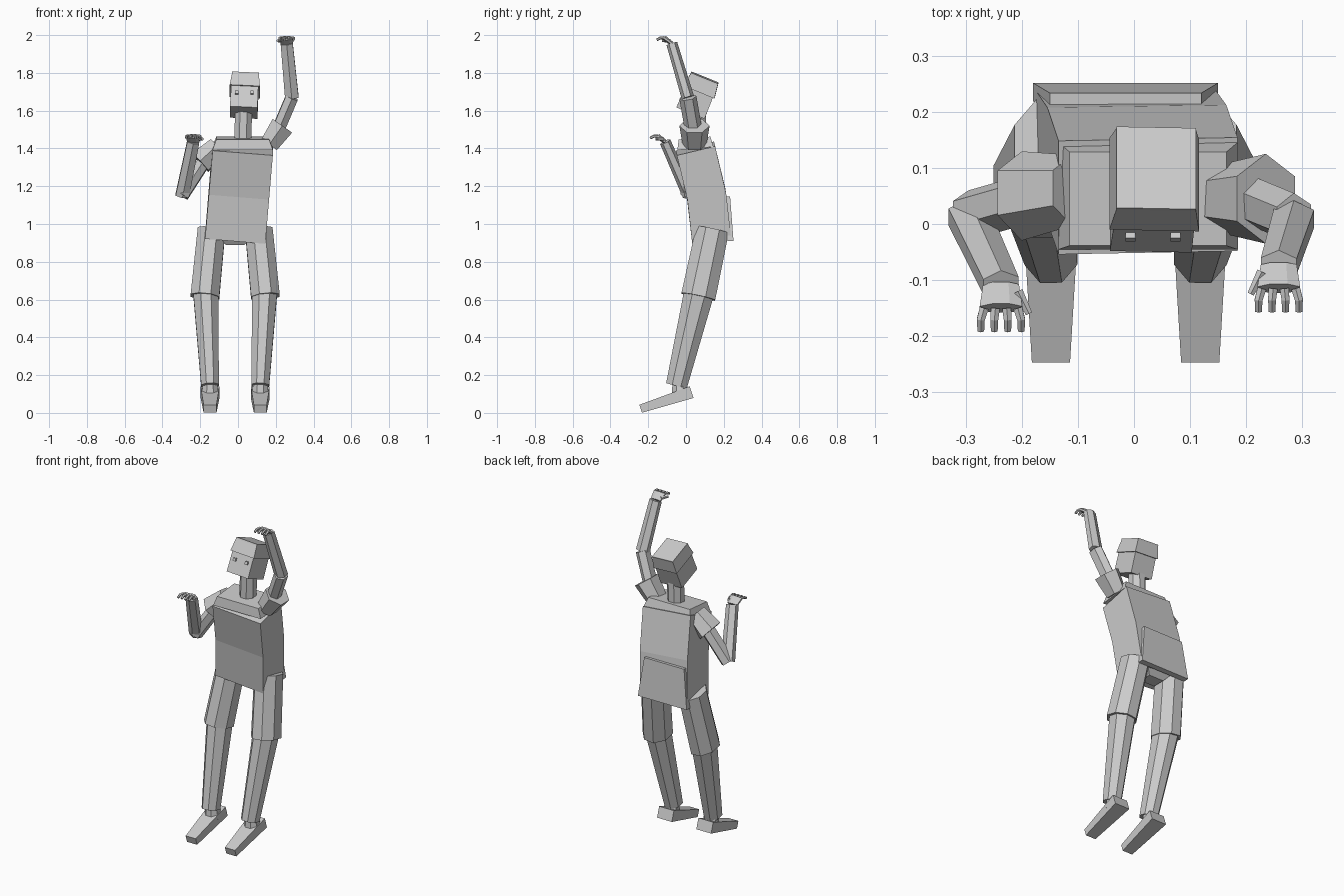
import bpy, bmesh
from math import cos, sin, pi
from mathutils import Vector

cube = bpy.data.objects.get("Cube")
if cube:
    bpy.data.objects.remove(cube, do_unlink=True)

shade = (0.6, 0.6, 0.6, 1)
grey = bpy.data.materials.new("plain_grey")
grey.use_nodes = True
grey.diffuse_color = shade
grey.node_tree.nodes["Principled BSDF"].inputs["Base Color"].default_value = shade


def point(x, y, z):
    return Vector((x, y, z))


def taper(name, path, start, end, flat=1, sides=4):
    """Skin regular sections along a path; half-width runs from start to end,
    and flat is the depth relative to the width."""
    bm = bmesh.new()
    last = len(path) - 1
    loops = []
    for i, centre in enumerate(path):
        along = (path[min(i + 1, last)] - path[max(i - 1, 0)]).normalized()
        across = point(1, 0, 0)
        across = (across - along * across.dot(along)).normalized()
        depth = along.cross(across) * flat
        size = (start + (end - start) * i / last) / cos(pi / sides)
        loop = []
        for k in range(sides):
            angle = (2 * k + 1) * pi / sides
            corner = across * cos(angle) + depth * sin(angle)
            loop.append(bm.verts.new(centre + corner * size))
        loops.append(loop)
    for low, high in zip(loops, loops[1:]):
        for k in range(sides):
            bm.faces.new((low[k - 1], low[k], high[k], high[k - 1]))
    bm.faces.new(loops[0])
    bm.faces.new(loops[-1])
    bmesh.ops.recalc_face_normals(bm, faces=bm.faces)
    mesh = bpy.data.meshes.new(name)
    bm.to_mesh(mesh)
    bm.free()
    mesh.materials.append(grey)
    obj = bpy.data.objects.new(name, mesh)
    bpy.context.scene.collection.objects.link(obj)


# Trunk, arched backwards, with a sloping yoke and a panel over the hips
waist = point(-.015, .135, .92)
shoulders = point(.025, .05, 1.4)
belly = waist.lerp(shoulders, .5) + point(0, .015, 0)
collar = shoulders + point(0, -.005, .055)
taper("torso", [waist, belly, shoulders], .16, .16, flat=.65)
taper("yoke", [shoulders, collar], .16, .14, flat=.6)
taper("pelvis", [waist - point(0, 0, .03), waist + point(0, 0, .05)], .05, .12, flat=.8)
panel_foot = waist + point(0, .1, -.01)
taper("back_panel", [panel_foot, panel_foot + point(0, -.015, .235)], .165, .135, flat=.1)

# Head, tipped upwards, with a cap round its upper part
jaw = point(.03, .025, 1.59)
crown = point(.04, .1, 1.775)
taper("neck", [collar + point(0, .015, -.03), jaw + point(0, .035, .03)], .045, .045, sides=8)
taper("head", [jaw, crown], .073, .071, flat=1.1)
taper("cap", [jaw.lerp(crown, .6), crown], .08, .07, flat=1.1)


def hand(side, inward, wrist):
    """Palm bent forwards, four fanned fingers and an inner thumb."""
    knuckle = wrist + point(0, -.04, .03)
    taper(side + "_palm", [wrist, knuckle], .032, .038, flat=.35, sides=8)
    for k in range(4):
        spread = point(.02 * k - .03, 0, 0)
        base = knuckle + spread
        bend = base + point(0, -.02, 0) + spread * .2
        tip = bend + point(0, -.02, -.01)
        taper(f"{side}_finger_{k + 1}", [base, bend, tip], .008, .006, sides=6)
    root = wrist + point(inward * .03, -.01, .015)
    taper(side + "_thumb", [root, root + point(inward * .02, -.04, 0)], .009, .006, sides=6)


def arm(side, inward, shoulder, cuff, elbow, wrist):
    """Flared sleeve, then an upper arm and forearm meeting at a sharp elbow."""
    taper(side + "_sleeve", [shoulder, cuff], .05, .063, flat=1.1, sides=6)
    taper(side + "_upper_arm", [shoulder.lerp(cuff, .5), elbow], .033, .033, flat=1.2, sides=6)
    taper(side + "_forearm", [elbow, wrist], .036, .032, flat=.8, sides=6)
    hand(side, inward, wrist)


# Left arm raised, right arm folded
arm("left", -1, point(.165, .045, 1.42), point(.235, .045, 1.52),
    point(.285, .01, 1.67), point(.258, -.075, 1.955))
arm("right", 1, point(-.11, .06, 1.41), point(-.2, .05, 1.325),
    point(-.295, .015, 1.15), point(-.237, -.11, 1.435))

# Paired parts: eyes and legs
for side, s in (("left", 1), ("right", -1)):
    eye = point(.034 + s * .04, -.015, 1.693)
    taper(side + "_eye", [eye, eye + point(0, -.013, .005)], .009, .009)

    def leg_point(x, y, z):
        return point(waist.x + s * x, y, z)

    hip = leg_point(.125, .14, .97)
    knee = leg_point(.16, .065, .615)
    ankle = leg_point(.133, -.05, .145)
    heel = leg_point(.133, .03, .11)
    toe = leg_point(.133, -.24, .022)
    taper(side + "_shorts", [hip, knee], .073, .076, flat=1.2, sides=8)
    taper(side + "_calf", [knee.lerp(hip, .1), ankle], .067, .047, flat=1.2, sides=8)
    taper(side + "_ankle", [ankle + point(0, .015, .025), ankle + point(0, .02, -.055)],
          .036, .046, sides=8)
    taper(side + "_foot", [heel, toe], .05, .034, flat=.65)
